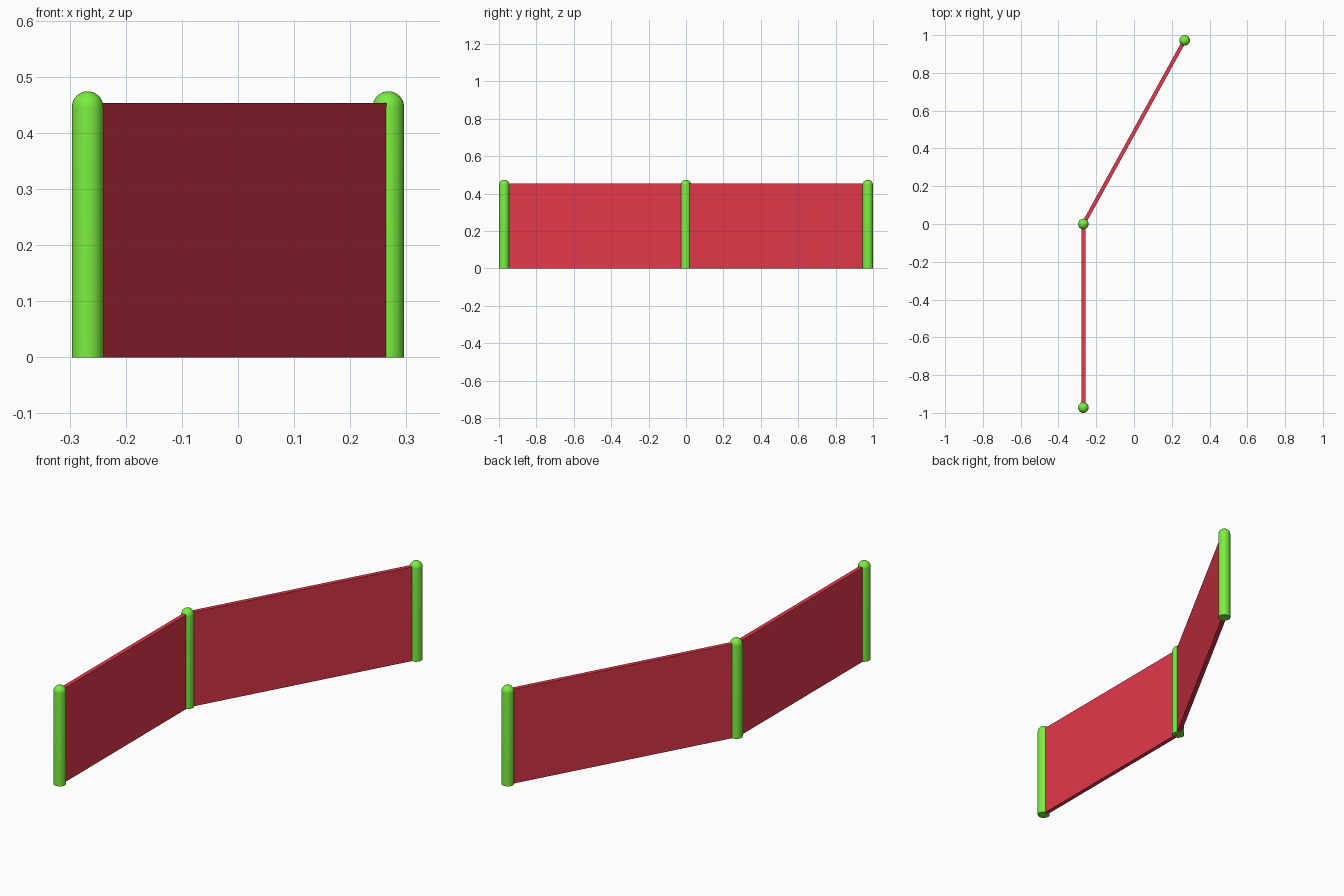
import bpy, bmesh, math
from mathutils import Matrix, Vector

if "Cube" in bpy.data.objects:
    bpy.data.objects.remove(bpy.data.objects["Cube"])

R, POST_H, PANEL_H, THICK = 0.028, 0.474, 0.453, 0.02
points = [Vector((-0.268, -0.972)), Vector((-0.268, 0.0)), Vector((0.268, 0.972))]


def material(name, color):
    m = bpy.data.materials.new(name)
    m.diffuse_color = color
    m.use_nodes = True
    m.node_tree.nodes["Principled BSDF"].inputs["Base Color"].default_value = m.diffuse_color
    return m


def add_object(name, bm, mat):
    mesh = bpy.data.meshes.new(name)
    bm.to_mesh(mesh)
    bm.free()
    mesh.materials.append(mat)
    obj = bpy.data.objects.new(name, mesh)
    bpy.context.collection.objects.link(obj)
    return obj


def post(name, p, mat):
    # Round-topped profile spun around the vertical axis
    base = POST_H - R
    profile = [(0, 0), (R, 0)]
    profile += [(R * math.cos(a), base + R * math.sin(a))
                for a in (i * math.pi / 16 for i in range(8))]
    profile.append((0, POST_H))
    bm = bmesh.new()
    vs = [bm.verts.new((x, 0, z)) for x, z in profile]
    edges = [bm.edges.new(pair) for pair in zip(vs, vs[1:])]
    bmesh.ops.spin(bm, geom=vs + edges, cent=(0, 0, 0), axis=(0, 0, 1),
                   angle=2 * math.pi, steps=32)
    bmesh.ops.remove_doubles(bm, verts=bm.verts, dist=1e-5)
    bmesh.ops.recalc_face_normals(bm, faces=bm.faces)
    obj = add_object(name, bm, mat)
    obj.location = (p.x, p.y, 0)
    bpy.ops.object.select_all(action='DESELECT')
    obj.select_set(True)
    bpy.context.view_layer.objects.active = obj
    bpy.ops.object.shade_smooth_by_angle(angle=math.radians(40))


def panel(name, a, b, mat):
    # Thin slab running between two post centres
    d = b - a
    bm = bmesh.new()
    bmesh.ops.create_cube(bm, size=1, matrix=Matrix.Diagonal((d.length, THICK, PANEL_H, 1)))
    obj = add_object(name, bm, mat)
    mid = (a + b) / 2
    obj.location = (mid.x, mid.y, PANEL_H / 2)
    obj.rotation_euler.z = math.atan2(d.y, d.x)


green = material("green", (0.2, 0.85, 0.05, 1))
red = material("red", (0.78, 0.04, 0.07, 1))

for name, p in zip(("front_post", "middle_post", "back_post"), points):
    post(name, p, green)
for name, a, b in zip(("front_panel", "back_panel"), points, points[1:]):
    panel(name, a, b, red)
